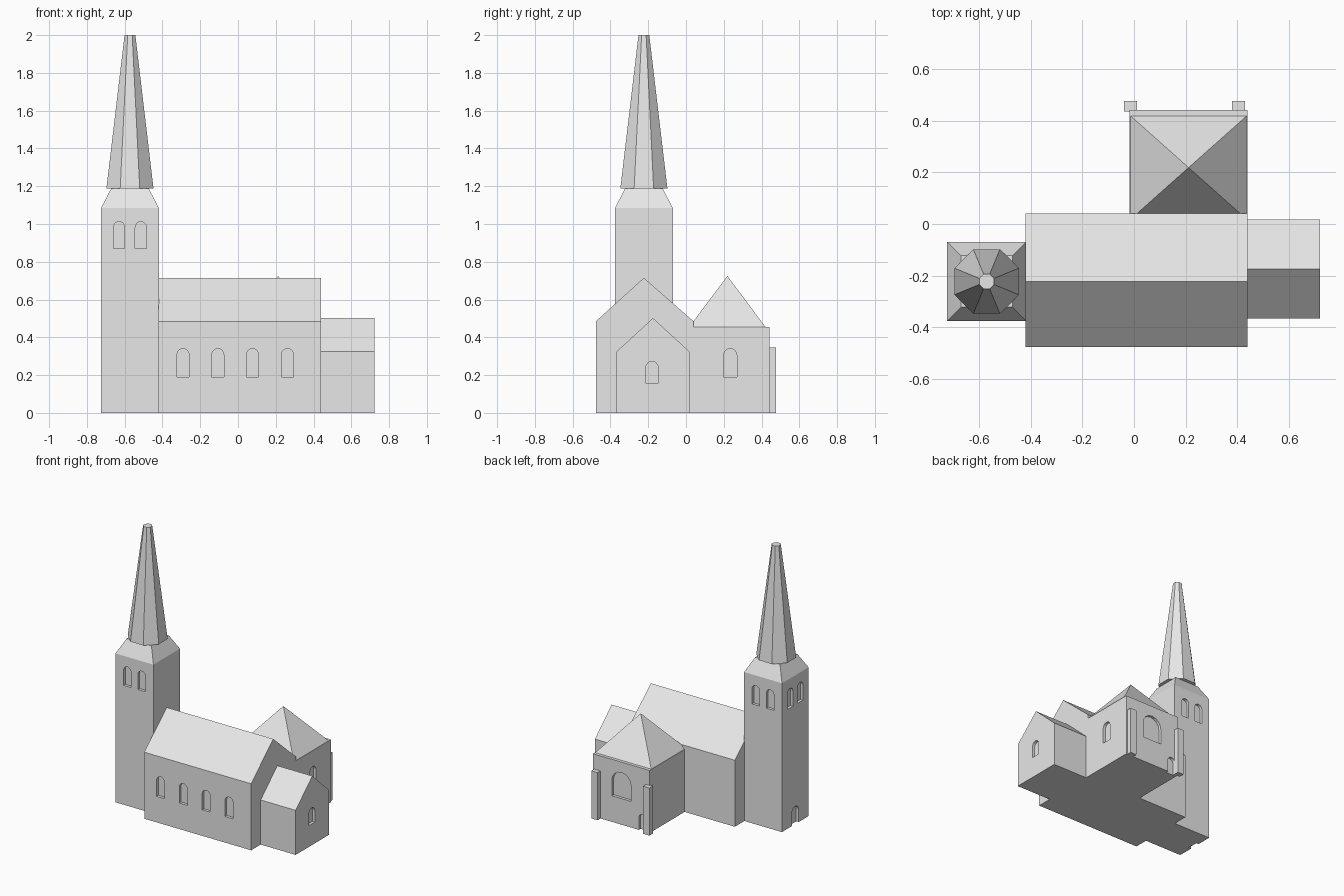
import bpy, bmesh, math
from mathutils import Vector

if "Cube" in bpy.data.objects:
    bpy.data.objects.remove(bpy.data.objects["Cube"])

stone = bpy.data.materials.new("light_grey_stone")
stone.diffuse_color = (0.8, 0.8, 0.8, 1)
stone.use_nodes = True
stone.node_tree.nodes["Principled BSDF"].inputs["Base Color"].default_value = stone.diffuse_color


def finish(name, bm):
    bmesh.ops.recalc_face_normals(bm, faces=bm.faces)
    mesh = bpy.data.meshes.new(name)
    bm.to_mesh(mesh)
    bm.free()
    mesh.materials.append(stone)
    obj = bpy.data.objects.new(name, mesh)
    bpy.context.collection.objects.link(obj)
    return obj


def loft(bm, rings, cap=True):
    """Skin equal-length rings of points into a closed solid."""
    rows = [[bm.verts.new(p) for p in r] for r in rings]
    n = len(rows[0])
    for a, b in zip(rows, rows[1:]):
        for i in range(n):
            j = (i + 1) % n
            bm.faces.new((a[i], a[j], b[j], b[i]))
    bm.faces.new(rows[0][::-1])
    bm.faces.new(rows[-1])


def solid(name, rings):
    bm = bmesh.new()
    loft(bm, rings)
    return finish(name, bm)


def rect(x0, x1, y0, y1, z):
    return [(x0, y0, z), (x1, y0, z), (x1, y1, z), (x0, y1, z)]


def gabled(name, x0, x1, y0, y1, eaves, ridge_y, ridge):
    profile = [(y0, 0), (y1, 0), (y1, eaves), (ridge_y, ridge), (y0, eaves)]
    return solid(name, [[(x, y, z) for y, z in profile] for x in (x0, x1)])


def cut_arches(obj, arches, depth=0.02):
    """Recess round-headed openings: (x, y, outward normal, width, bottom, top)."""
    bm = bmesh.new()
    for x, y, normal, width, z0, z1 in arches:
        n = Vector((*normal, 0))
        side = Vector((-n.y, n.x, 0))
        r = width / 2
        prof = [(-r, z0), (r, z0)]
        prof += [(r * math.cos(i * math.pi / 8), z1 - r + r * math.sin(i * math.pi / 8))
                 for i in range(9)]
        base = Vector((x, y, 0))
        loft(bm, [[base + n * d + side * u + Vector((0, 0, z)) for u, z in prof]
                  for d in (-depth, 0.02)])
    cutter = finish("arch_cutter", bm)
    cutter.hide_render = True
    mod = obj.modifiers.new("arches", 'BOOLEAN')
    mod.operation, mod.solver, mod.object = 'DIFFERENCE', 'EXACT', cutter
    deps = bpy.context.evaluated_depsgraph_get()
    mesh = bpy.data.meshes.new_from_object(obj.evaluated_get(deps))
    obj.modifiers.clear()
    obj.data = mesh
    bpy.data.objects.remove(cutter)


FRONT, BACK, LEFT, RIGHT = (0, -1), (0, 1), (-1, 0), (1, 0)

# Tower with sloped shoulder, paired belfry windows and west door
TX, TY, H = -0.572, -0.223, 0.153
tower = solid("tower", [rect(TX - h, TX + h, TY - h, TY + h, z)
                        for h, z in ((H, 0), (H, 1.085), (0.1, 1.187))])
arches = [(TX - H, TY, LEFT, 0.08, -0.02, 0.13)]
for s in (-0.058, 0.058):
    for n in (FRONT, BACK, LEFT):
        arches.append((TX + n[0] * H + n[1] * s, TY + n[1] * H + n[0] * s,
                       n, 0.06, 0.87, 1.012))
cut_arches(tower, arches)

# Octagonal spire, flat sides facing the axes
solid("spire", [[(TX + r * math.cos(math.pi / 8 + i * math.pi / 4),
                  TY + r * math.sin(math.pi / 8 + i * math.pi / 4), z) for i in range(8)]
                for r, z in ((0.135, 1.187), (0.031, 2.0))])

# Nave with four south windows
nave = gabled("nave", -0.422, 0.44, -0.477, 0.04, 0.485, -0.223, 0.715)
cut_arches(nave, [(x, -0.477, FRONT, 0.064, 0.19, 0.34)
                  for x in (-0.291, -0.107, 0.077, 0.261)])

# Chancel with east window
chancel = gabled("chancel", 0.43, 0.722, -0.367, 0.018, 0.325, -0.175, 0.502)
cut_arches(chancel, [(0.722, -0.18, RIGHT, 0.066, 0.155, 0.272)])

# Transept walls: big north window, east window, small north door
transept = solid("transept", [rect(-0.017, 0.44, 0.03, 0.443, z) for z in (0, 0.456)])
cut_arches(transept, [(0.211, 0.443, BACK, 0.155, 0.19, 0.38),
                      (0.44, 0.234, RIGHT, 0.07, 0.19, 0.34),
                      (0.04, 0.443, BACK, 0.06, -0.02, 0.12)])

# Transept pyramid roof
bm = bmesh.new()
base = [bm.verts.new(p) for p in rect(-0.014, 0.438, 0.018, 0.42, 0.456)]
apex = bm.verts.new((0.212, 0.219, 0.725))
bm.faces.new(base[::-1])
for i in range(4):
    bm.faces.new((base[i], base[(i + 1) % 4], apex))
finish("transept_roof", bm)

# Buttresses on the transept's north side
for name, x in (("buttress_west", -0.039), ("buttress_east", 0.38)):
    solid(name, [rect(x, x + 0.05, 0.437, 0.477, z) for z in (0, 0.347)])
